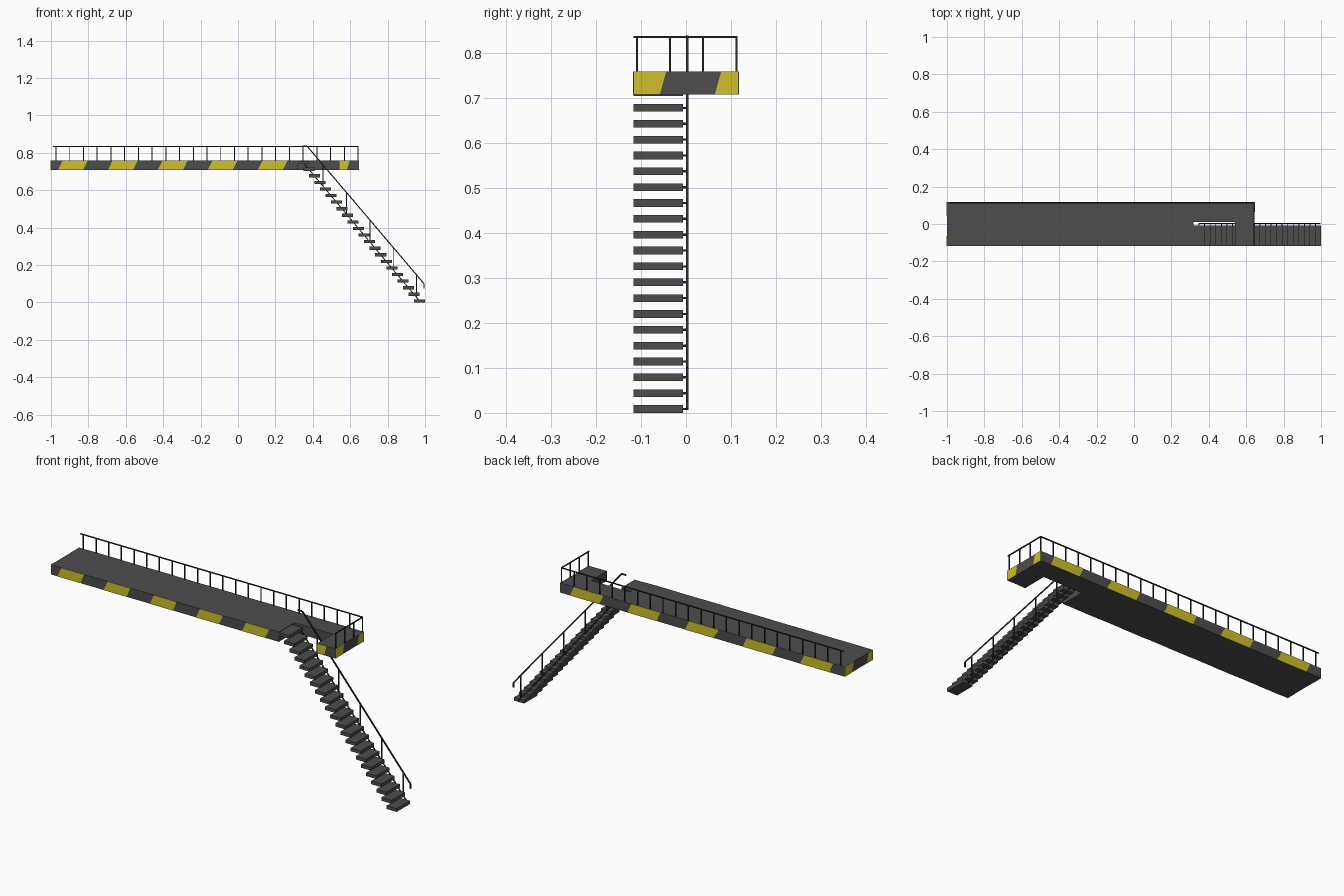
import bpy, bmesh, math
from mathutils import Vector

if "Cube" in bpy.data.objects:
    bpy.data.objects.remove(bpy.data.objects["Cube"])


def material(name, rgb):
    m = bpy.data.materials.new(name)
    m.diffuse_color = (*rgb, 1)
    m.use_nodes = True
    m.node_tree.nodes["Principled BSDF"].inputs["Base Color"].default_value = m.diffuse_color
    return m


DARK = material("dark grey", (0.075, 0.075, 0.075))
YELLOW = material("warning yellow", (0.62, 0.53, 0.025))
RAIL = material("rail black", (0.025, 0.025, 0.028))


def finish(name, bm, mat):
    bmesh.ops.recalc_face_normals(bm, faces=bm.faces[:])
    me = bpy.data.meshes.new(name)
    bm.to_mesh(me)
    bm.free()
    me.materials.append(mat)
    ob = bpy.data.objects.new(name, me)
    bpy.context.collection.objects.link(ob)
    return ob


def prism(bm, points, offset):
    """Extrude a flat polygon into a closed solid."""
    f = bm.faces.new([bm.verts.new(p) for p in points])
    r = bmesh.ops.extrude_face_region(bm, geom=[f], use_keep_orig=True)
    verts = [g for g in r["geom"] if isinstance(g, bmesh.types.BMVert)]
    bmesh.ops.translate(bm, verts=verts, vec=offset)


def bar(bm, a, b, w=0.005):
    """Square bar between two points."""
    a, b = Vector(a), Vector(b)
    d = (b - a).normalized()
    side = Vector((0, 1, 0)) if abs(d.y) < 0.9 else Vector((1, 0, 0))
    up = d.cross(side).normalized()
    pts = [a + (side * s + up * t) * w / 2 for s, t in ((-1, -1), (1, -1), (1, 1), (-1, 1))]
    prism(bm, pts, b - a)


X0, X1, Y, Z0, Z1 = -1.0, 0.645, 0.117, 0.707, 0.758
NX0, NX1, NY = 0.318, 0.54, 0.012      # stair opening
RZ = 0.835                             # handrail height

# Platform slab with the stair opening cut into its front edge
bm = bmesh.new()
outline = [(X0, -Y), (NX0, -Y), (NX0, NY), (NX1, NY), (NX1, -Y), (X1, -Y), (X1, Y), (X0, Y)]
prism(bm, [(x, y, Z0) for x, y in outline], (0, 0, Z1 - Z0))
finish("platform", bm, DARK)

# Slanted warning stripes, as thin plates on each outer side
bm = bmesh.new()


def stripe(corner, along, out, start, end, slant0=0.025, slant1=0.025):
    c, u, n = Vector(corner), Vector(along), Vector(out)
    up = Vector((0, 0, Z1 - Z0))
    pts = [c + u * start, c + u * end, c + u * (end + slant1) + up, c + u * (start + slant0) + up]
    prism(bm, pts, n * 0.0012)


front = ((X0, -Y, Z0), (1, 0, 0), (0, -1, 0))
for k in range(5):
    stripe(*front, 0.037 + 0.267 * k, 0.171 + 0.267 * k)
stripe(*front, NX1 - X0, NX1 - X0 + 0.042, 0, 0.015)
for k in range(5):
    stripe((X1, Y, Z0), (-1, 0, 0), (0, 1, 0), 0.055 + 0.333 * k, 0.225 + 0.333 * k)
for corner, along, out in (((X1, -Y, Z0), (0, 1, 0), (1, 0, 0)),
                           ((X0, Y, Z0), (0, -1, 0), (-1, 0, 0))):
    stripe(corner, along, out, 0, 0.059, 0, 0.014)
    stripe(corner, along, out, 0.181, 2 * Y, 0.014, 0)
finish("warning_stripes", bm, YELLOW)

# Railing along the back and the right end
bm = bmesh.new()
RY, RX = 0.112, 0.642
bar(bm, (-0.99, RY, RZ), (RX, RY, RZ))
bar(bm, (RX, -Y, RZ), (RX, RY, RZ))
for i in range(23):
    x = -0.973 + 0.0734 * i
    bar(bm, (x, RY, Z1), (x, RY, RZ))
for i in range(3):
    y = -0.109 + 0.0735 * i
    bar(bm, (RX, y, Z1), (RX, y, RZ))
finish("platform_railing", bm, RAIL)

# Stair treads, each pinned to the side stringer
STEP, RISE, SY = 0.0296, 0.0352, 0.003
treads, pins = bmesh.new(), bmesh.new()
for i in range(22):
    x, z = 1.0 - STEP * i, RISE * i
    prism(treads, [(x - 0.059, -Y, z), (x, -Y, z), (x, -0.007, z), (x - 0.059, -0.007, z)], (0, 0, 0.017))
    bar(pins, (x - 0.03, -0.008, z + 0.0085), (x - 0.03, SY, z + 0.0085))
finish("stair_treads", treads, DARK)
finish("tread_pins", pins, RAIL)

# Stringer, handrail with bent ends, and its posts
bm = bmesh.new()
foot = Vector((0.97, SY, 0.0085))
slope = Vector((-STEP, 0, RISE))
bar(bm, foot, foot + slope * 21)
path = [(0.345, RZ), (0.37, RZ), (0.995, 0.10), (0.995, 0.075)]
for (xa, za), (xb, zb) in zip(path, path[1:]):
    bar(bm, (xa, SY, za), (xb, SY, zb), 0.006)
for i in range(5):
    x = 0.955 - 0.125 * i
    low = foot.z + (foot.x - x) * RISE / STEP
    high = 0.10 + (0.995 - x) * (RZ - 0.10) / 0.625
    bar(bm, (x, SY, low), (x, SY, high))
finish("stair_handrail", bm, RAIL)
